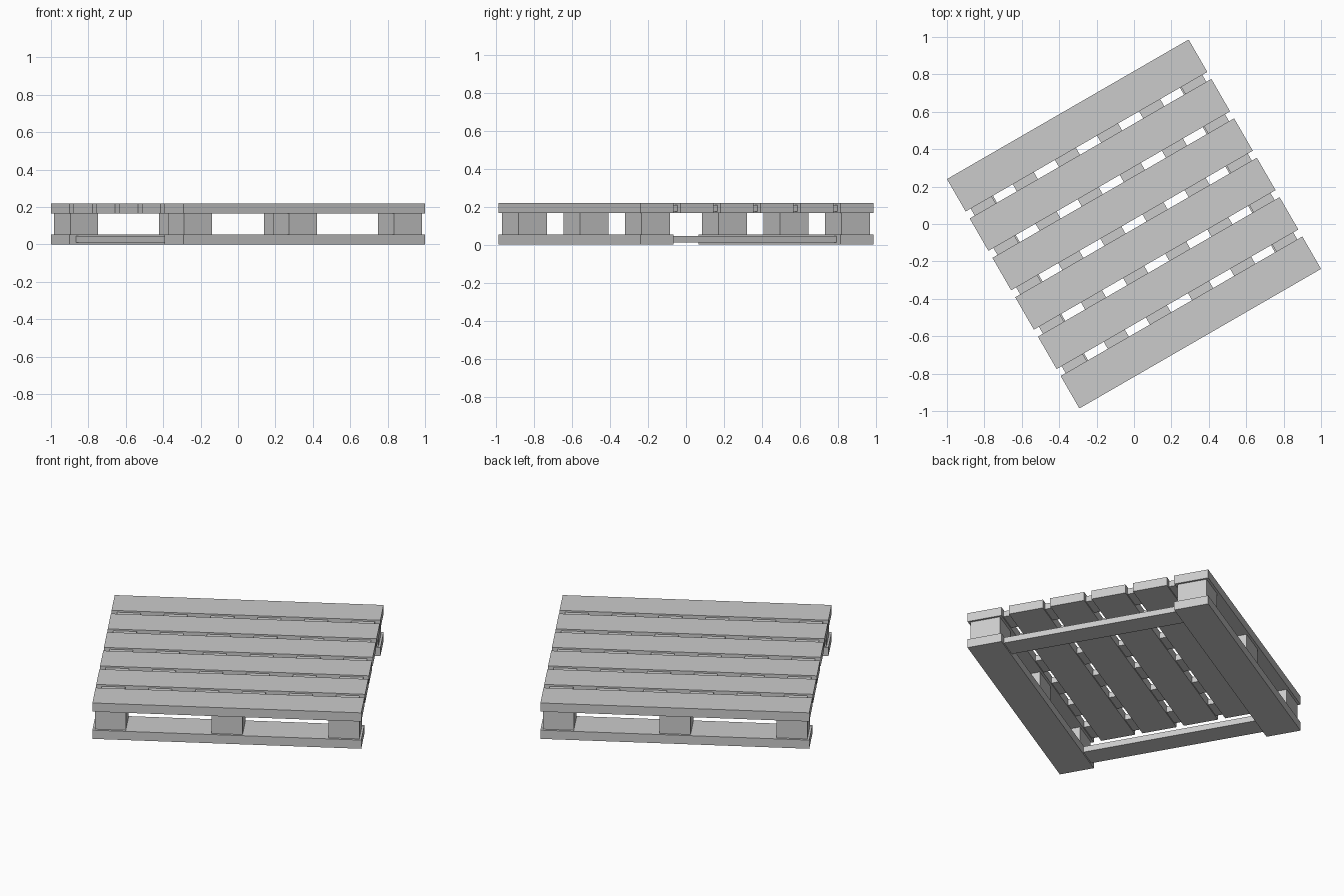
import bpy, bmesh, math
from mathutils import Matrix

if "Cube" in bpy.data.objects:
    bpy.data.objects.remove(bpy.data.objects["Cube"])

ROT = Matrix.Rotation(math.radians(30), 4, 'Z')   # the pallet is turned on the ground

grey = bpy.data.materials.new("plain_grey")
grey.diffuse_color = (0.6, 0.6, 0.6, 1)
grey.use_nodes = True
grey.node_tree.nodes["Principled BSDF"].inputs["Base Color"].default_value = grey.diffuse_color


def box(name, u, v, z0, z1, su, sv):
    """Box centred at (u, v) in pallet space, from z0 to z1."""
    me = bpy.data.meshes.new(name)
    bm = bmesh.new()
    m = (ROT @ Matrix.Translation((u, v, (z0 + z1) / 2))
         @ Matrix.Diagonal((su, sv, z1 - z0, 1)))
    bmesh.ops.create_cube(bm, size=1, matrix=m)
    bm.to_mesh(me)
    bm.free()
    me.materials.append(grey)
    ob = bpy.data.objects.new(name, me)
    bpy.context.collection.objects.link(ob)
    return ob


LENGTH, HALF, WIDTH = 1.492, 0.708, 0.2
THICK, TOP = 0.053, 0.219
EDGE = HALF - WIDTH / 2

# six deck boards
for i in range(6):
    box(f"deck_board_{i + 1}", 0, -EDGE + i * 2 * EDGE / 5,
        TOP - THICK, TOP, LENGTH, WIDTH)

# six thin cross battens running through the deck, seen in the gaps
for i in range(6):
    box(f"deck_batten_{i + 1}", -0.65 + i * 0.26, 0, 0.174, 0.209, 0.13, 1.2)

for side, s in (("front", -1), ("back", 1)):
    # base boards and their spacer blocks
    box(f"{side}_base_board", 0, s * EDGE, 0, THICK, LENGTH, WIDTH)
    for name, u in (("left", -0.648), ("middle", 0), ("right", 0.648)):
        box(f"{side}_{name}_block", u, s * EDGE, THICK, TOP - THICK, 0.172, 0.172)

# battens joining the base boards
for name, s in (("left", -1), ("right", 1)):
    box(f"{name}_base_batten", s * 0.642, 0, 0.011, 0.046, 0.13, 1.2)
